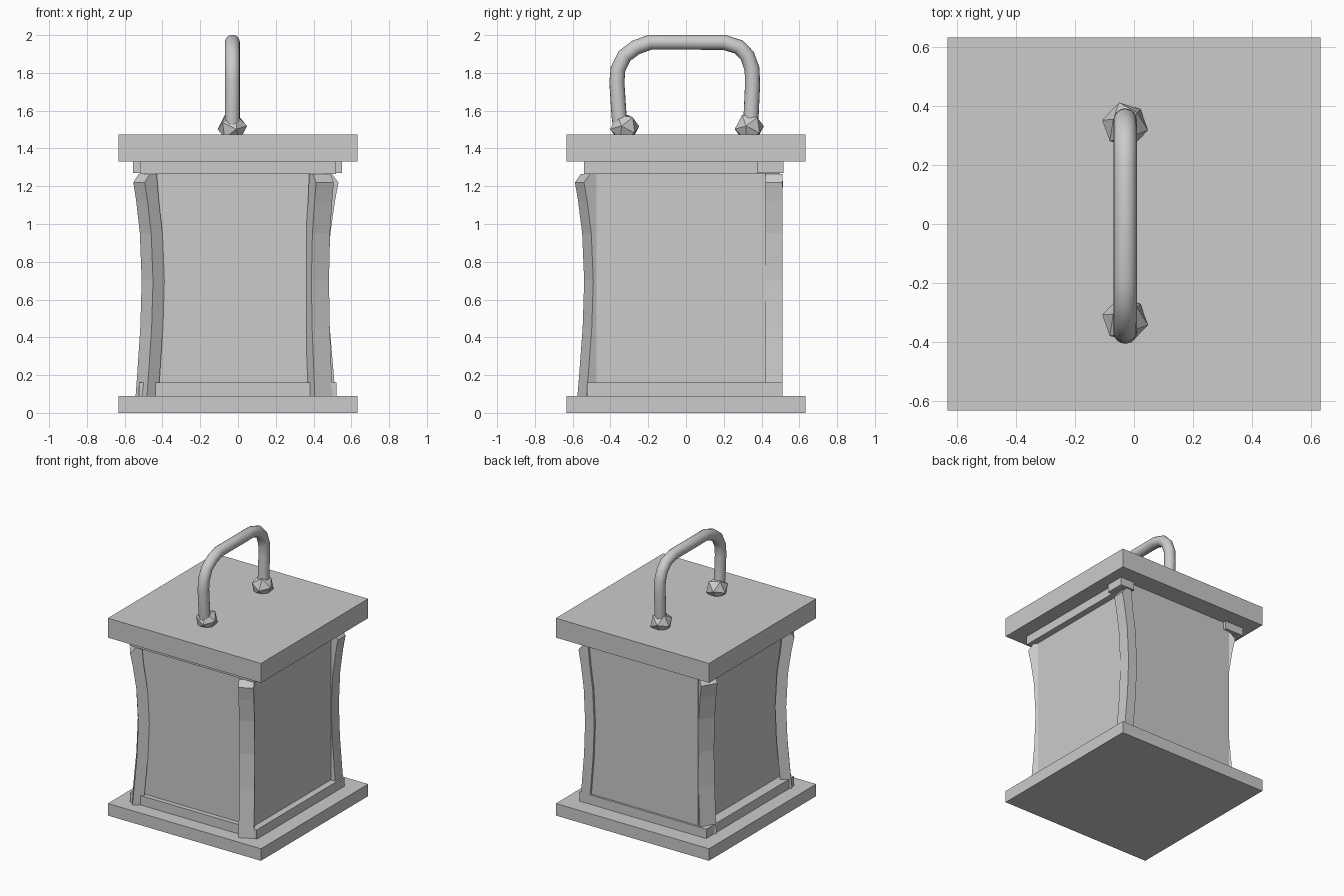
import bpy, bmesh
from mathutils import Vector

if "Cube" in bpy.data.objects:
    bpy.data.objects.remove(bpy.data.objects["Cube"])


def box(name, x0, x1, y0, y1, z0, z1):
    bm = bmesh.new()
    bmesh.ops.create_cube(bm, size=1)
    for v in bm.verts:
        v.co = Vector(((x0 + x1) / 2 + v.co.x * (x1 - x0),
                       (y0 + y1) / 2 + v.co.y * (y1 - y0),
                       (z0 + z1) / 2 + v.co.z * (z1 - z0)))
    return finish(name, bm)


def finish(name, bm):
    bmesh.ops.recalc_face_normals(bm, faces=bm.faces)
    me = bpy.data.meshes.new(name)
    bm.to_mesh(me)
    bm.free()
    ob = bpy.data.objects.new(name, me)
    bpy.context.collection.objects.link(ob)
    return ob


def post(name, x, y, direction, width, depth=0.075):
    """Bowed corner post; (x, y) is the middle of its outer face at the waist."""
    out = Vector((*direction, 0)).normalized()
    side = Vector((-out.y, out.x, 0)) * width / 2
    # (outward offset, height): outer edge upwards, then inner edge downwards
    outer = [(0.04, 0.09), (0.03, 0.2), (0.009, 0.45), (0, 0.7), (0.012, 0.95),
             (0.036, 1.12), (0.055, 1.22)]
    inner = [(d - depth, z) for d, z in outer[:-1]]
    profile = outer + [(0.02, 1.265), (0.05 - depth, 1.265)] + inner[::-1]
    bm = bmesh.new()
    rows = []
    for s in (-1, 1):
        rows.append([bm.verts.new(Vector((x, y, z)) + out * d + side * s) for d, z in profile])
        bm.faces.new(rows[-1])
    n = len(profile)
    for i in range(n):
        j = (i + 1) % n
        bm.faces.new((rows[0][i], rows[0][j], rows[1][j], rows[1][i]))
    return finish(name, bm)


# Base, body and lid
box("base_slab", -0.633, 0.633, -0.633, 0.633, 0, 0.09)
box("base_step", -0.525, 0.522, -0.525, 0.51, 0.09, 0.16)
box("body", -0.445, 0.473, -0.49, 0.495, 0.16, 1.27)
box("top_trim", -0.52, 0.52, -0.54, 0.49, 1.265, 1.33)
box("lid_slab", -0.633, 0.633, -0.633, 0.633, 1.33, 1.475)

# Trim blocks at the back corners
for side, x0, x1 in (("left", -0.555, -0.4), ("right", 0.43, 0.55)):
    box("back_%s_trim_block" % side, x0, x1, 0.375, 0.515, 1.27, 1.33)

# Corner posts
post("front_left_post", -0.48, -0.495, (-0.8, -0.6), 0.1)
post("back_left_post", -0.47, 0.435, (-1, 0.6), 0.12)
post("back_right_post", 0.477, 0.465, (1, 0), 0.09)
post("front_right_post", 0.435, -0.515, (0.45, -0.87), 0.105)

# Handle tube
path = [(-0.345, 1.5), (-0.355, 1.58), (-0.366, 1.75), (-0.36, 1.82), (-0.325, 1.89),
        (-0.265, 1.935), (-0.19, 1.962), (0.2, 1.962), (0.28, 1.937), (0.325, 1.89),
        (0.35, 1.82), (0.352, 1.73), (0.345, 1.58), (0.34, 1.5)]
cu = bpy.data.curves.new("handle", 'CURVE')
cu.dimensions = '3D'
cu.bevel_depth = 0.04
cu.bevel_resolution = 6
cu.use_fill_caps = True
sp = cu.splines.new('POLY')
sp.points.add(len(path) - 1)
for p, (y, z) in zip(sp.points, path):
    p.co = (-0.03, y, z, 1)
handle = bpy.data.objects.new("handle", cu)
bpy.context.collection.objects.link(handle)
bpy.context.view_layer.objects.active = handle
handle.select_set(True)
bpy.ops.object.convert(target='MESH')
bpy.ops.object.shade_smooth_by_angle()

# Faceted feet of the handle
for name, y in (("front_handle_foot", -0.325), ("back_handle_foot", 0.335)):
    bpy.ops.mesh.primitive_ico_sphere_add(subdivisions=1, radius=0.08, rotation=(0.5, 0.3, 0),
                                          location=(-0.03, y, 1.51))
    bpy.context.object.name = name
